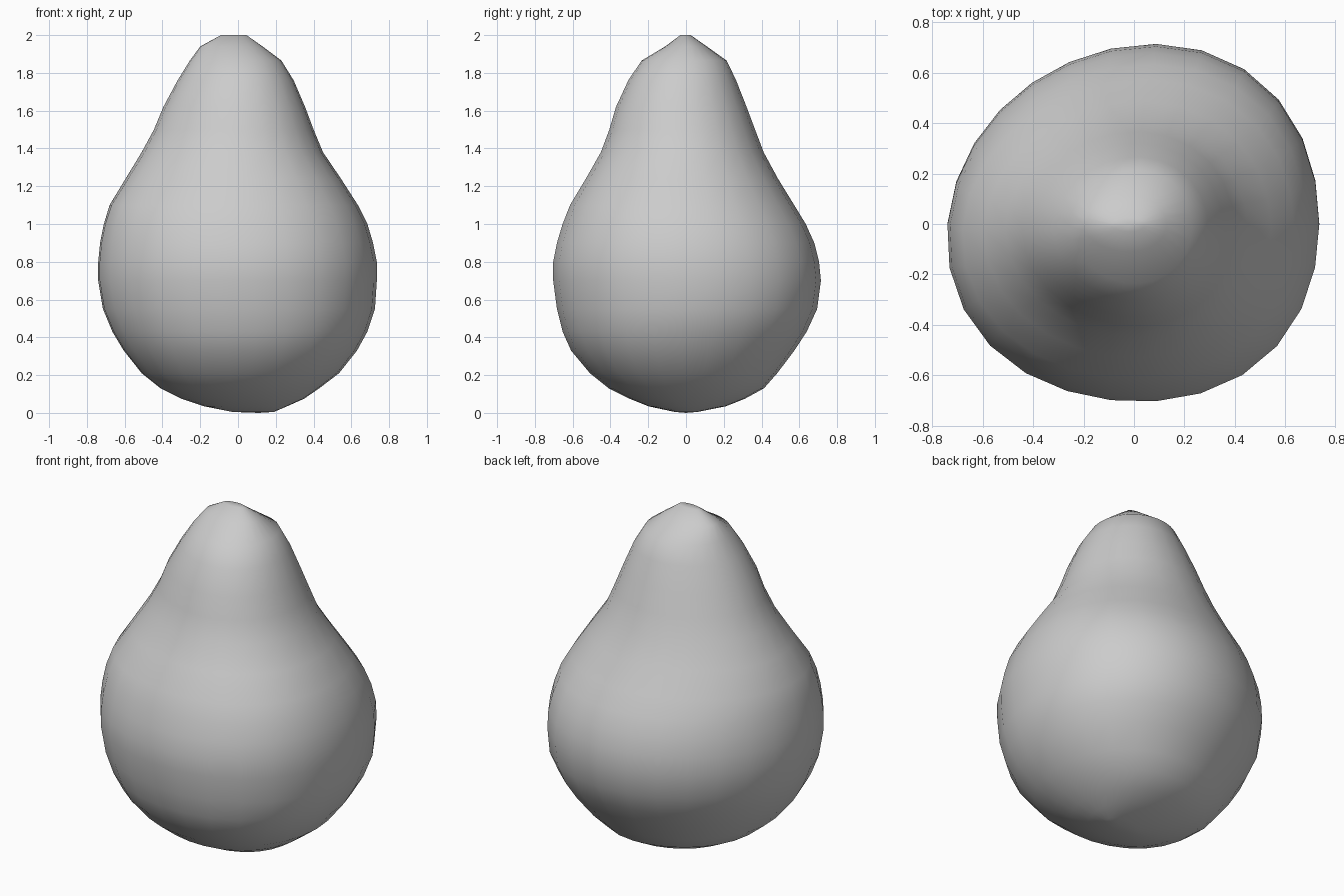
import bpy, bmesh, math

if "Cube" in bpy.data.objects:
    bpy.data.objects.remove(bpy.data.objects["Cube"])

SIDES = 26
# Pear cross-sections: z, left x, right x, front y, back y
RINGS = [
    (0.005, -0.03, 0.19, -0.06, 0.06),
    (0.035, -0.18, 0.26, -0.20, 0.21),
    (0.075, -0.30, 0.35, -0.30, 0.31),
    (0.13, -0.41, 0.43, -0.41, 0.41),
    (0.21, -0.51, 0.535, -0.51, 0.48),
    (0.33, -0.605, 0.63, -0.61, 0.57),
    (0.43, -0.665, 0.685, -0.655, 0.635),
    (0.55, -0.715, 0.725, -0.685, 0.69),
    (0.70, -0.74, 0.735, -0.705, 0.71),
    (0.80, -0.74, 0.735, -0.705, 0.70),
    (0.90, -0.73, 0.715, -0.685, 0.675),
    (1.00, -0.71, 0.685, -0.655, 0.63),
    (1.10, -0.68, 0.635, -0.615, 0.57),
    (1.24, -0.595, 0.545, -0.53, 0.485),
    (1.38, -0.51, 0.45, -0.45, 0.41),
    (1.50, -0.445, 0.40, -0.405, 0.365),
    (1.62, -0.395, 0.355, -0.37, 0.32),
    (1.76, -0.32, 0.295, -0.305, 0.265),
    (1.865, -0.255, 0.23, -0.235, 0.215),
    (1.94, -0.20, 0.13, -0.11, 0.11),
    (2.00, -0.09, 0.045, -0.03, 0.025),
]


def bulge(a, z):
    """Lopsided outline: skewed in the belly, milder in the neck."""
    side = math.cos(a) - math.cos(3 * a)
    belly = (0.021 * math.sin(2 * a) + 0.017 * side
             - 0.010 * (math.sin(a) + math.sin(3 * a))
             + 0.0085 * (1 - math.cos(4 * a)))
    w = min(1, max(0, (1.4 - z) / 0.4))
    return 1 + w * belly + (1 - w) * 0.02 * side


bm = bmesh.new()
loops = []
for z, x0, x1, y0, y1 in RINGS:
    cx, cy = (x0 + x1) / 2, (y0 + y1) / 2
    rx, ry = (x1 - x0) / 2, (y1 - y0) / 2
    loop = []
    for i in range(SIDES):
        a = 2 * math.pi * i / SIDES
        k = bulge(a, z)
        loop.append(bm.verts.new((cx + rx * k * math.cos(a), cy + ry * k * math.sin(a), z)))
    loops.append(loop)

# Skin between neighbouring sections
for low, high in zip(loops, loops[1:]):
    for i in range(SIDES):
        j = (i + 1) % SIDES
        bm.faces.new((low[i], low[j], high[j], high[i]))

# Closed base and tip
base = bm.verts.new((0.11, 0, 0.0))
tip = bm.verts.new((-0.02, 0, 2.0))
for i in range(SIDES):
    j = (i + 1) % SIDES
    bm.faces.new((base, loops[0][j], loops[0][i]))
    bm.faces.new((tip, loops[-1][i], loops[-1][j]))

bmesh.ops.recalc_face_normals(bm, faces=bm.faces)
mesh = bpy.data.meshes.new("pear_body")
bm.to_mesh(mesh)
bm.free()
pear = bpy.data.objects.new("pear_body", mesh)
bpy.context.collection.objects.link(pear)
bpy.context.view_layer.objects.active = pear
pear.select_set(True)
bpy.ops.object.shade_smooth_by_angle(angle=math.radians(40))
